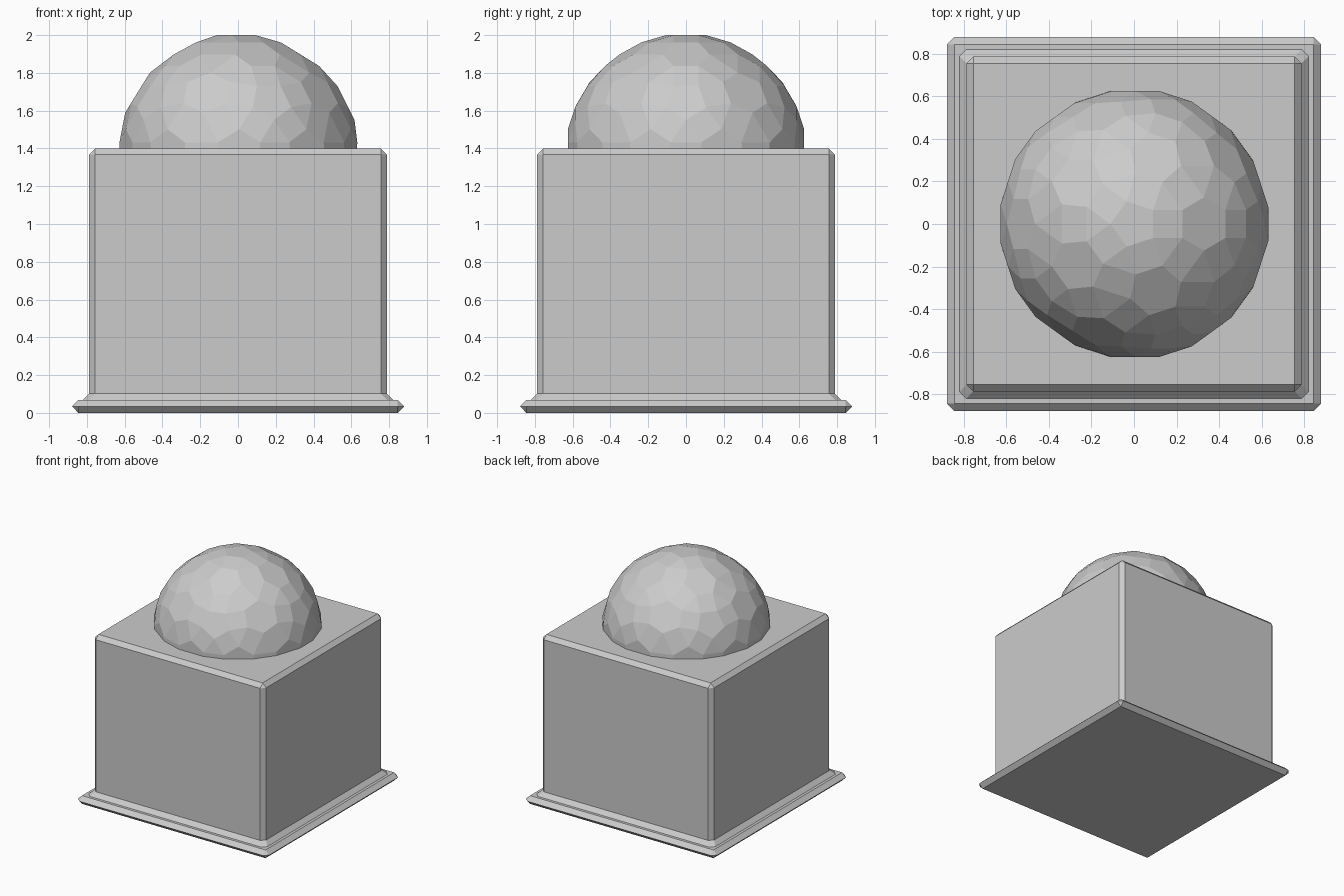
import bpy, bmesh

if "Cube" in bpy.data.objects:
    bpy.data.objects.remove(bpy.data.objects["Cube"])


def finish(bm, name, location=(0, 0, 0)):
    bmesh.ops.recalc_face_normals(bm, faces=bm.faces)
    mesh = bpy.data.meshes.new(name)
    bm.to_mesh(mesh)
    bm.free()
    obj = bpy.data.objects.new(name, mesh)
    obj.location = location
    bpy.context.collection.objects.link(obj)
    return obj


def square_ring(bm, half, cut, z):
    """Square outline with its corners cut off by the given amount."""
    h, k = half, half - cut
    points = [(h, -k), (h, k), (k, h), (-k, h), (-h, k), (-h, -k), (-k, -h), (k, -h)]
    return [bm.verts.new((x, y, z)) for x, y in points]


# Pedestal: chamfered foot plate, sloped neck and tall chamfered block
profile = [  # half width, corner cut, height
    (0.845, 0, 0), (0.88, 0.035, 0.035), (0.845, 0, 0.068),
    (0.822, 0.033, 0.068), (0.788, 0.032, 0.102),
    (0.788, 0.032, 1.367), (0.756, 0, 1.4),
]
bm = bmesh.new()
rings = [square_ring(bm, *p) for p in profile]
for low, high in zip(rings, rings[1:]):
    for i in range(8):
        j = (i + 1) % 8
        bm.faces.new((low[i], low[j], high[j], high[i]))
bm.faces.new(rings[0][::-1])
bm.faces.new(rings[-1])
bmesh.ops.remove_doubles(bm, verts=bm.verts, dist=0.0005)  # closes uncut corners
finish(bm, "pedestal")

# Dome: faceted ball with every edge chamfered, sunk into the block
bm = bmesh.new()
bmesh.ops.create_icosphere(bm, subdivisions=2, radius=0.673)
bmesh.ops.bevel(bm, geom=bm.edges[:], offset=0.067, offset_type='OFFSET',
                segments=1, profile=0.5, affect='EDGES', clamp_overlap=True)
top = max(v.co.z for v in bm.verts)
finish(bm, "dome", (0, 0, 2 - top))
